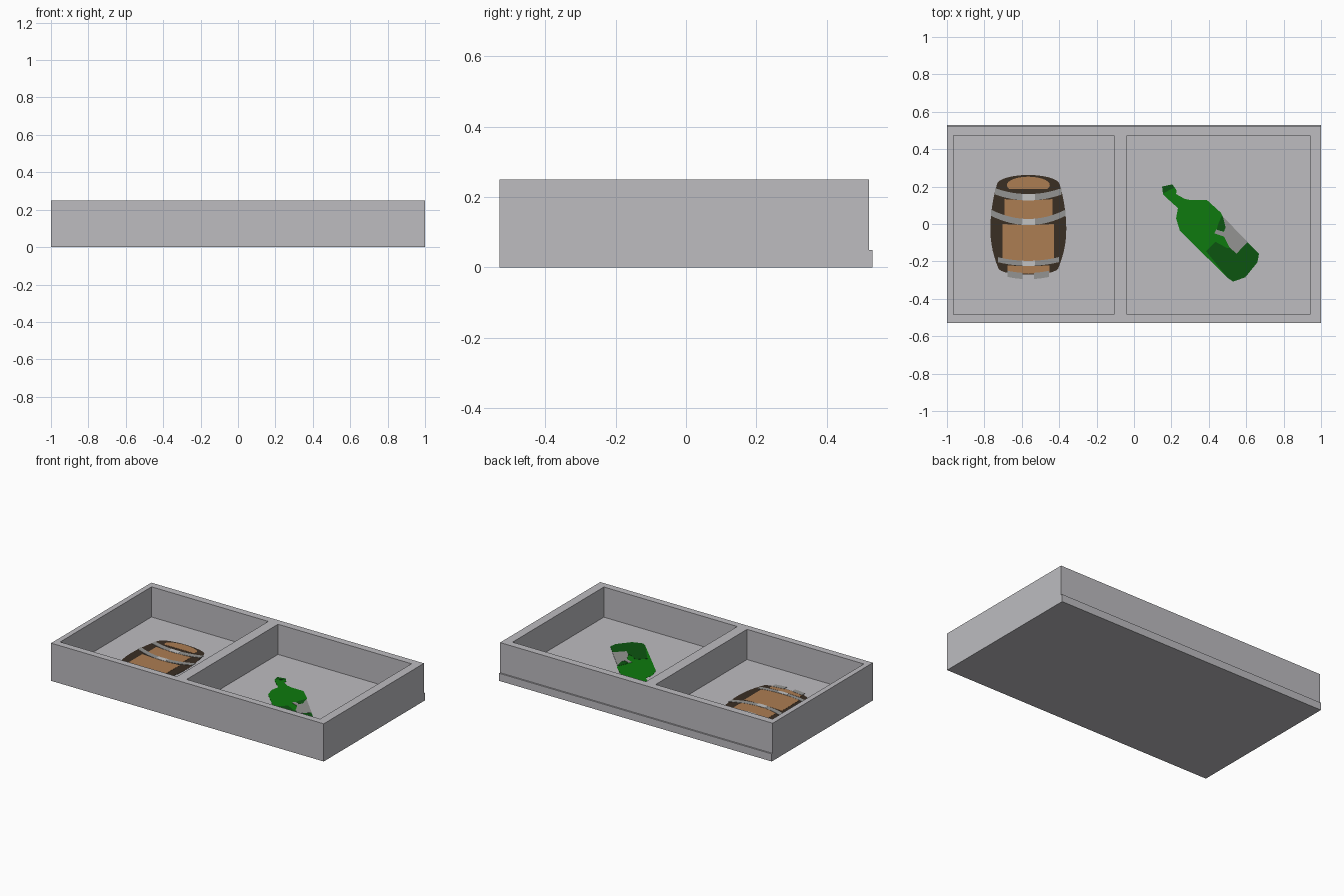
import bpy, bmesh, math

if "Cube" in bpy.data.objects:
    bpy.data.objects.remove(bpy.data.objects["Cube"])


def material(name, hex_code):
    def lin(c):
        return c / 12.92 if c <= 0.04045 else ((c + 0.055) / 1.055) ** 2.4
    m = bpy.data.materials.new(name)
    rgb = [lin(int(hex_code[i:i + 2], 16) / 255) for i in (0, 2, 4)]
    m.diffuse_color = (*rgb, 1)
    m.use_nodes = True
    m.node_tree.nodes["Principled BSDF"].inputs["Base Color"].default_value = m.diffuse_color
    return m


STONE = material("pale_grey", "BDBCC0")
DARK = material("dark_brown", "3A2E23")
TAN = material("tan_wood", "AC7D52")
METAL = material("metal_grey", "949492")
SHINE = material("light_metal", "C4C4C4")
GREEN = material("bottle_green", "0E7A0E")
DEEP = material("deep_green", "0C5510")
FLOOR = 0.05


def prism(name, pts, offset, mat):
    """Closed solid: polygon 'pts' (3D) swept along 'offset'."""
    bm = bmesh.new()
    face = bm.faces.new([bm.verts.new(p) for p in pts])
    ext = bmesh.ops.extrude_face_region(bm, geom=[face], use_keep_orig=True)
    verts = [g for g in ext["geom"] if isinstance(g, bmesh.types.BMVert)]
    bmesh.ops.translate(bm, verts=verts, vec=offset)
    bmesh.ops.recalc_face_normals(bm, faces=bm.faces)
    me = bpy.data.meshes.new(name)
    bm.to_mesh(me)
    bm.free()
    me.materials.append(mat)
    ob = bpy.data.objects.new(name, me)
    bpy.context.collection.objects.link(ob)
    return ob


def plate(name, pts, top, mat):
    """Thin plate on the tray floor, 'top' above it."""
    return prism(name, [(x, y, FLOOR - 0.001) for x, y in pts], (0, 0, top + 0.001), mat)


def rect(x0, x1, y0, y1):
    return [(x0, y0), (x1, y0), (x1, y1), (x0, y1)]


# Tray body: stepped profile along x, with two pockets cut out
profile = [(-0.53, 0), (0.53, 0), (0.53, 0.05), (0.52, 0.05), (0.52, 0.25), (-0.53, 0.25)]
tray = prism("tray", [(-1, y, z) for y, z in profile], (2, 0, 0), STONE)
for side, x0, x1 in (("left", -0.965, -0.108), ("right", -0.037, 0.942)):
    cutter = prism(side + "_pocket_cutter",
                   [(x, y, FLOOR) for x, y in rect(x0, x1, -0.485, 0.472)], (0, 0, 0.4), STONE)
    cutter.hide_render = True
    cutter.hide_set(True)
    mod = tray.modifiers.new(side + "_pocket", 'BOOLEAN')
    mod.operation, mod.solver, mod.object = 'DIFFERENCE', 'EXACT', cutter

# Picture panels on the floor
plate("left_panel", rect(-0.91, -0.18, -0.37, 0.31), 0.002, STONE)
plate("right_panel", rect(0.07, 0.83, -0.335, 0.345), 0.002, STONE)

# Barrel picture
CX = -0.565


def barrel_half(y):
    return 0.203 - (0.6 if y > -0.03 else 1.0) * (y + 0.03) ** 2


def ellipse(rx, ry, cy, n=28):
    return [(CX + rx * math.cos(i * math.tau / n), cy + ry * math.sin(i * math.tau / n))
            for i in range(n)]


def strip(name, top_y, low_y, half, curve, level, mat, start=None):
    """Curved horizontal strip; edges rise away from the barrel centre."""
    a = -half if start is None else start
    xs = [a + (half - a) * i / 12 for i in range(13)]

    def bow(x):
        return curve * (x / 0.2) ** 2
    pts = [(CX + x, low_y + bow(x)) for x in xs]
    pts += [(CX + x, top_y + bow(x)) for x in reversed(xs)]
    plate(name, pts, level, mat)


ys = [0.21 - 0.45 * i / 14 for i in range(15)]
right = [(CX + barrel_half(y), y) for y in ys]
low = [(CX + 0.155 * math.cos(t), -0.24 - 0.03 * math.sin(t))
       for t in (math.pi * i / 10 for i in range(1, 10))]
left = [(CX - barrel_half(y), y) for y in reversed(ys)]
cap = [(CX - 0.168 * math.cos(t), 0.21 + 0.052 * math.sin(t))
       for t in (math.pi * i / 14 for i in range(1, 14))]
plate("barrel_body", right + low + left + cap, 0.003, DARK)
lid = [(x, max(y, 0.188)) for x, y in ellipse(0.115, 0.045, 0.208)]
plate("barrel_lid", lid, 0.004, TAN)
for i, (top, bottom, half) in enumerate(((0.128, 0.027, 0.128), (-0.005, -0.2, 0.138),
                                         (-0.225, -0.266, 0.112))):
    strip(f"barrel_staves_{i}", top, bottom, half, 0.012, 0.004, TAN)
for i, (top, bottom, half, curve) in enumerate(((0.16, 0.126, 0.178, 0.04),
                                                (0.027, -0.006, 0.2, 0.05),
                                                (-0.197, -0.224, 0.163, 0.03))):
    strip(f"barrel_hoop_{i}", top, bottom, half, curve, 0.005, METAL)
    strip(f"hoop_shine_{i}", top, bottom, 0.035, curve, 0.006, SHINE)
for side, a, b in (("left", -0.11, -0.03), ("right", 0.03, 0.11)):
    strip(f"bottom_hoop_{side}", -0.262, -0.295, b, 0.04, 0.005, METAL, a)

# Bottle picture
plate("bottle_body", [
    (0.15, 0.20), (0.205, 0.212), (0.228, 0.18), (0.225, 0.16), (0.27, 0.135), (0.30, 0.128),
    (0.39, 0.128), (0.465, 0.06), (0.475, 0.04), (0.668, -0.16), (0.66, -0.205),
    (0.595, -0.285), (0.53, -0.308), (0.50, -0.288), (0.245, -0.035), (0.225, 0.03),
    (0.235, 0.085), (0.185, 0.13), (0.155, 0.16)], 0.003, GREEN)
plate("bottle_shadow", [
    (0.605, -0.095), (0.668, -0.16), (0.66, -0.205), (0.595, -0.285), (0.53, -0.308),
    (0.50, -0.288), (0.385, -0.145), (0.435, -0.095), (0.50, -0.13)], 0.004, DEEP)
plate("bottle_cap", [
    (0.15, 0.20), (0.205, 0.212), (0.215, 0.195), (0.165, 0.168), (0.155, 0.165)], 0.004, DEEP)
plate("bottle_shade_edge", [
    (0.47, 0.045), (0.475, 0.04), (0.495, -0.035), (0.44, -0.04), (0.45, 0.0)], 0.004, DEEP)
plate("bottle_label", [
    (0.475, 0.04), (0.608, -0.097), (0.548, -0.158), (0.51, -0.125), (0.482, -0.068),
    (0.43, -0.05), (0.44, -0.03), (0.48, -0.042), (0.49, -0.02)], 0.005, METAL)
